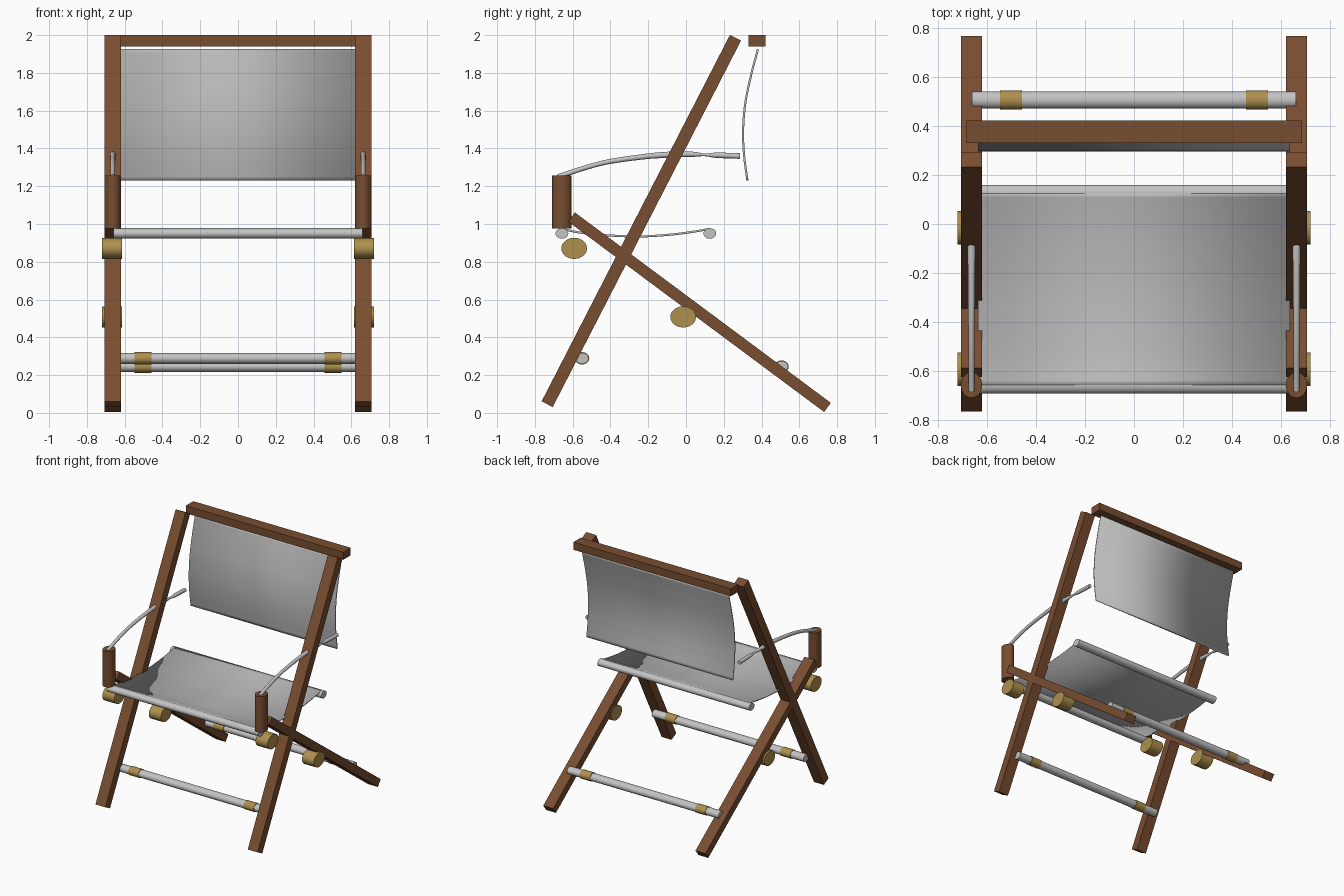
import bpy, bmesh, math
from mathutils import Matrix, Vector

cube = bpy.data.objects.get("Cube")
if cube:
    bpy.data.objects.remove(cube, do_unlink=True)


def material(name, rgb):
    m = bpy.data.materials.new(name)
    m.use_nodes = True
    m.diffuse_color = (*rgb, 1)
    m.node_tree.nodes["Principled BSDF"].inputs["Base Color"].default_value = (*rgb, 1)
    return m


WOOD = material("brown wood", (0.19, 0.075, 0.03))
FABRIC = material("grey fabric", (0.5, 0.5, 0.5))
METAL = material("grey metal", (0.55, 0.55, 0.55))
BRASS = material("brass", (0.42, 0.28, 0.075))
SIDE_X = 0.663


def finish(name, bm, mat, smooth=True):
    bmesh.ops.recalc_face_normals(bm, faces=bm.faces)
    me = bpy.data.meshes.new(name)
    bm.to_mesh(me)
    bm.free()
    me.materials.append(mat)
    ob = bpy.data.objects.new(name, me)
    bpy.context.collection.objects.link(ob)
    if smooth:
        bpy.ops.object.select_all(action='DESELECT')
        ob.select_set(True)
        bpy.context.view_layer.objects.active = ob
        bpy.ops.object.shade_smooth_by_angle(angle=math.radians(40))
    return ob


def box(name, centre, size, mat, tilt=0.0):
    bm = bmesh.new()
    bmesh.ops.create_cube(bm, size=1)
    bm.transform(Matrix.Translation(centre) @ Matrix.Rotation(tilt, 4, 'X')
                 @ Matrix.Diagonal((*size, 1)))
    return finish(name, bm, mat, smooth=False)


def beam(name, x, low, high, thick):
    """Square beam between two (y, z) points."""
    a, b = Vector((x, *low)), Vector((x, *high))
    d = b - a
    return box(name, (a + b) / 2, (0.086, thick, d.length), WOOD, math.atan2(-d.y, d.z))


def rod(name, x0, x1, y, z, ry, rz, mat):
    """Oval rod lying along x."""
    bm = bmesh.new()
    bmesh.ops.create_cone(bm, cap_ends=True, segments=24, radius1=1, radius2=1, depth=1)
    bm.transform(Matrix.Translation(((x0 + x1) / 2, y, z))
                 @ Matrix.Diagonal((abs(x1 - x0), ry, rz, 1))
                 @ Matrix.Rotation(math.pi / 2, 4, 'Y'))
    return finish(name, bm, mat)


def smooth_path(points, steps=6):
    """Catmull-Rom interpolation through the points."""
    p = [Vector(q) for q in points]
    p = [2 * p[0] - p[1]] + p + [2 * p[-1] - p[-2]]
    out = []
    for a, b, c, d in zip(p, p[1:], p[2:], p[3:]):
        for i in range(steps):
            t = i / steps
            out.append((2 * b + (c - a) * t + (2 * a - 5 * b + 4 * c - d) * t ** 2
                        + (3 * b - a - 3 * c + d) * t ** 3) / 2)
    return out + [p[-2]]


def sheet(name, profile, half_width):
    """Thin cloth swept across x from a (y, z) profile."""
    bm = bmesh.new()
    rows = [[bm.verts.new((s * half_width, q.x, q.y)) for s in (-1, 1)]
            for q in smooth_path(profile)]
    for r, n in zip(rows, rows[1:]):
        bm.faces.new((r[0], r[1], n[1], n[0]))
    ob = finish(name, bm, FABRIC)
    mod = ob.modifiers.new("thickness", 'SOLIDIFY')
    mod.thickness = 0.011
    mod.offset = 0
    return ob


def tube(name, x, points, mat):
    """Round tube through (y, z, radius) points."""
    path = smooth_path(points)
    bm = bmesh.new()
    rings = []
    for i, q in enumerate(path):
        d = path[min(i + 1, len(path) - 1)] - path[max(i - 1, 0)]
        n = Vector((-d.y, d.x)).normalized()
        ring = []
        for k in range(12):
            a = k * math.tau / 12
            u, v = math.cos(a) * q.z, math.sin(a) * q.z
            ring.append(bm.verts.new((x + u, q.x + n.x * v, q.y + n.y * v)))
        rings.append(ring)
    for r, s in zip(rings, rings[1:]):
        for k in range(12):
            j = (k + 1) % 12
            bm.faces.new((r[k], r[j], s[j], s[k]))
    bm.faces.new(rings[0])
    bm.faces.new(rings[-1])
    return finish(name, bm, mat)


# Arm rest path, with a pinch before its rear tip
arm = [(-0.68, 1.25, 0.013), (-0.455, 1.32, 0.013), (-0.243, 1.354, 0.014),
       (-0.09, 1.367, 0.016), (0.03, 1.369, 0.014), (0.10, 1.366, 0.007),
       (0.16, 1.364, 0.014), (0.285, 1.36, 0.015)]

# Mirrored side parts
for side, s in (("left", 1), ("right", -1)):
    x = s * SIDE_X
    beam(side + "_back_leg_post", x, (-0.735, 0.046), (0.262, 1.986), 0.066)
    beam(side + "_cross_leg", x, (0.749, 0.029), (-0.606, 1.037), 0.06)

    bm = bmesh.new()
    bmesh.ops.create_cone(bm, cap_ends=True, segments=24, radius1=1, radius2=1, depth=1)
    bm.transform(Matrix.Translation((x, -0.657, 1.116)) @ Matrix.Diagonal((0.044, 0.052, 0.282, 1)))
    finish(side + "_arm_post", bm, WOOD)

    tube(side + "_arm_rest", x, arm, METAL)
    rod(side + "_front_knob", s * 0.615, s * 0.719, -0.592, 0.871, 0.068, 0.056, BRASS)
    rod(side + "_middle_knob", s * 0.615, s * 0.719, -0.015, 0.508, 0.068, 0.056, BRASS)

# Top rail and hanging back cloth
box("top_rail", (0, 0.376, 1.97), (1.37, 0.092, 0.06), WOOD)
sheet("back_cloth", [(0.381, 1.926), (0.345, 1.79), (0.314, 1.64), (0.302, 1.49),
                     (0.308, 1.36), (0.325, 1.23)], 0.637)

# Seat rails and sagging seat cloth
rod("seat_front_rail", -0.66, 0.66, -0.657, 0.95, 0.034, 0.028, METAL)
rod("seat_rear_rail", -0.66, 0.66, 0.126, 0.95, 0.034, 0.028, METAL)
sheet("seat_cloth", [(-0.657, 0.974), (-0.55, 0.953), (-0.4, 0.939), (-0.24, 0.934),
                     (-0.08, 0.944), (0.03, 0.958), (0.126, 0.974)], 0.637)

# Lower crossbars with brass collars
for name, y, z in (("front", -0.55, 0.289), ("rear", 0.506, 0.245)):
    rod(name + "_crossbar", -0.66, 0.66, y, z, 0.034, 0.029, METAL)
    for side, s in (("left", 1), ("right", -1)):
        rod(f"{name}_{side}_collar", s * 0.457, s * 0.547, y, z, 0.038, 0.033, BRASS)
